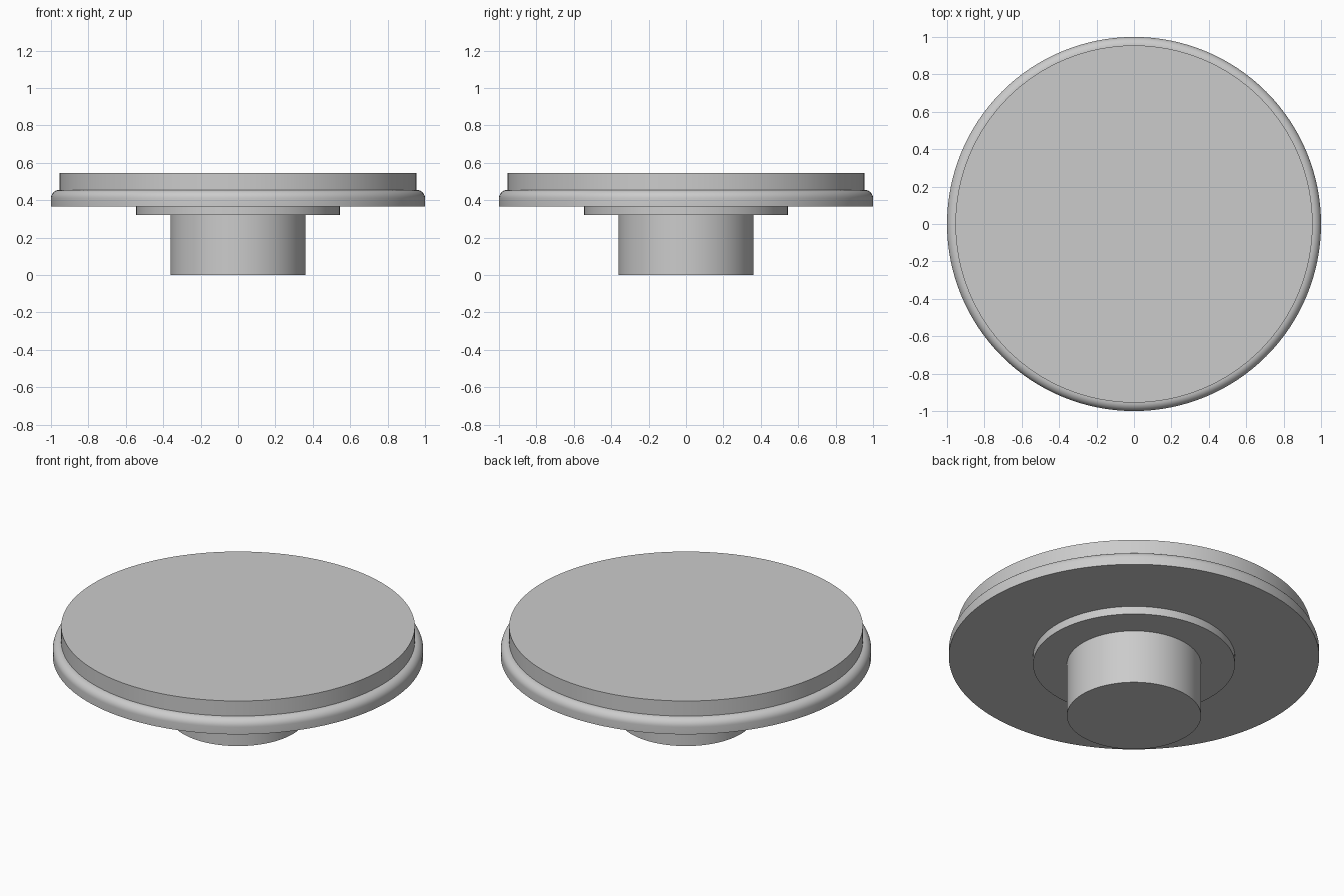
import bpy, bmesh, math

if "Cube" in bpy.data.objects:
    bpy.data.objects.remove(bpy.data.objects["Cube"])

SEGMENTS = 128

grey = bpy.data.materials.new("light grey")
grey.diffuse_color = (0.6, 0.6, 0.6, 1)
grey.use_nodes = True
grey.node_tree.nodes["Principled BSDF"].inputs["Base Color"].default_value = grey.diffuse_color


def lathe(name, profile):
    """Spin an (r, z) profile, running from the axis back to the axis, around z."""
    bm = bmesh.new()
    verts = [bm.verts.new((r, 0, z)) for r, z in profile]
    edges = [bm.edges.new(pair) for pair in zip(verts, verts[1:])]
    bmesh.ops.spin(bm, geom=verts + edges, cent=(0, 0, 0), axis=(0, 0, 1),
                   angle=math.tau, steps=SEGMENTS, use_duplicate=False)
    bmesh.ops.remove_doubles(bm, verts=bm.verts, dist=1e-5)
    bmesh.ops.recalc_face_normals(bm, faces=bm.faces)
    mesh = bpy.data.meshes.new(name)
    bm.to_mesh(mesh)
    bm.free()
    mesh.materials.append(grey)
    obj = bpy.data.objects.new(name, mesh)
    bpy.context.collection.objects.link(obj)
    bpy.ops.object.select_all(action='DESELECT')
    obj.select_set(True)
    bpy.context.view_layer.objects.active = obj
    bpy.ops.object.shade_smooth_by_angle(angle=math.radians(30))


# Rounded shoulder of the wide flange, from its outer wall up to the raised disc
FILLET = 0.045
shoulder = [(1 - FILLET + FILLET * math.cos(a), 0.41 + FILLET * math.sin(a))
            for a in (math.radians(90 * i / 8) for i in range(9))]

# Stem, collar, flange and raised disc turned as one solid
lathe("stepped_disc_knob", [
    (0, 0), (0.362, 0), (0.362, 0.32),      # stem
    (0.545, 0.32), (0.545, 0.367),          # collar
    (1, 0.367), *shoulder,                  # flange
    (0.955, 0.545), (0, 0.545),             # raised disc
])
